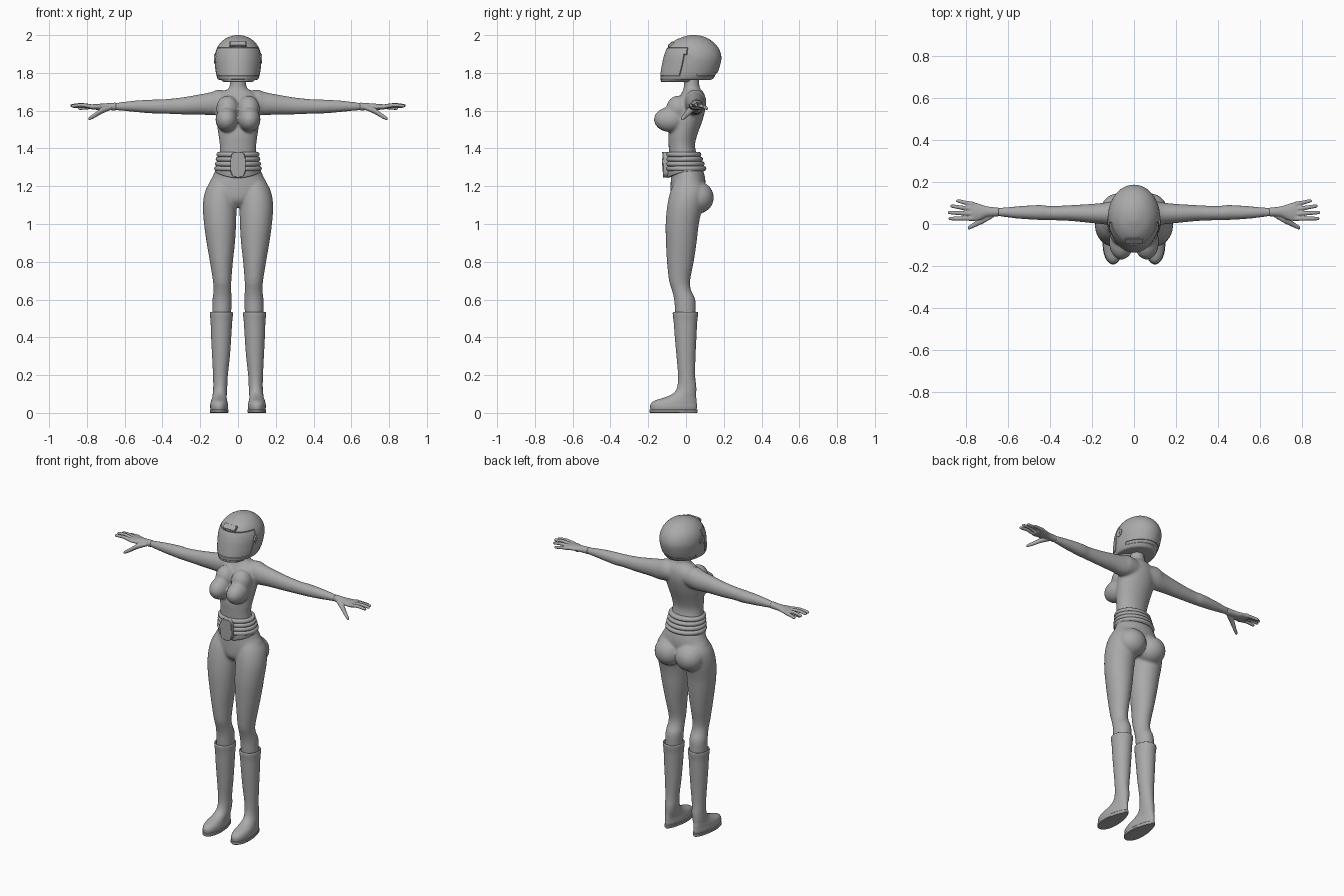
import bpy, bmesh
from math import sin, cos, pi
from mathutils import Matrix, Vector

cube = bpy.data.objects.get("Cube")
if cube:
    bpy.data.objects.remove(cube)

grey = bpy.data.materials.new("plain grey")
grey.use_nodes = True
grey.diffuse_color = (0.4, 0.4, 0.4, 1)
grey.node_tree.nodes["Principled BSDF"].inputs["Base Color"].default_value = (0.4, 0.4, 0.4, 1)


def catmull(rows, steps):
    """Smooth extra rows through the given ones."""
    out = []
    for i in range(len(rows) - 1):
        a, b, c, d = (Vector(rows[min(max(i + k, 0), len(rows) - 1)]) for k in (-1, 0, 1, 2))
        for s in range(steps):
            t = s / steps
            out.append(b + (c - a) * t / 2 + (a * 2 - b * 5 + c * 4 - d) * t * t / 2
                       + (b * 3 - a - c * 3 + d) * t ** 3 / 2)
    return out + [Vector(rows[-1])]


def loft(bm, rows, axis="z", steps=4, sides=32, side=1):
    """Elliptic rings: (position, centre 1, radius 1, centre 2, radius 2)."""
    rings = []
    for p, c1, r1, c2, r2 in catmull(rows, steps):
        ring = []
        for k in range(sides):
            a = 2 * pi * k / sides
            u, v = c1 + r1 * cos(a), c2 + r2 * sin(a)
            co = (u * side, v, p) if axis == "z" else (p * side, u, v)
            ring.append(bm.verts.new(co))
        rings.append(ring)
    for lo, hi in zip(rings, rings[1:]):
        for k in range(sides):
            n = (k + 1) % sides
            bm.faces.new((lo[k], lo[n], hi[n], hi[k]))
    bm.faces.new(rings[0][::-1])
    bm.faces.new(rings[-1])
    return rings


def ball(bm, centre, radii):
    m = Matrix.Translation(centre) @ Matrix.Diagonal((*radii, 1))
    bmesh.ops.create_uvsphere(bm, u_segments=32, v_segments=16, radius=1, matrix=m)


def finish(name, bm, voxel=0, smooth=0, angle=0.6):
    bmesh.ops.recalc_face_normals(bm, faces=bm.faces)
    me = bpy.data.meshes.new(name)
    bm.to_mesh(me)
    bm.free()
    me.materials.append(grey)
    ob = bpy.data.objects.new(name, me)
    bpy.context.collection.objects.link(ob)
    if voxel:
        mod = ob.modifiers.new("blend", "REMESH")
        mod.mode, mod.voxel_size, mod.use_smooth_shade = "VOXEL", voxel, True
        mod = ob.modifiers.new("soften", "SMOOTH")
        mod.factor, mod.iterations = 0.5, smooth
    else:
        bpy.ops.object.select_all(action="DESELECT")
        ob.select_set(True)
        bpy.context.view_layer.objects.active = ob
        bpy.ops.object.shade_smooth_by_angle(angle=angle)
    return ob


# Body: torso, arms and legs blended into one skin
bm = bmesh.new()
loft(bm, [(1.09, 0, .03, 0, .05), (1.13, 0, .10, 0, .08), (1.2, 0, .155, .01, .092),
          (1.25, 0, .135, .01, .09), (1.3, 0, .115, 0, .085), (1.36, 0, .1, -.015, .075),
          (1.42, 0, .097, -.022, .07), (1.48, 0, .105, -.015, .078), (1.55, 0, .115, .005, .083),
          (1.62, 0, .12, .025, .08), (1.67, 0, .115, .033, .07), (1.7, 0, .08, .035, .055),
          (1.725, 0, .046, .03, .042), (1.8, 0, .04, .027, .04)])
for s in (1, -1):
    loft(bm, [(.48, .087, .048, 0, .052), (.53, .086, .05, -.003, .055), (.6, .084, .051, -.007, .056),
              (.65, .083, .047, -.024, .051), (.7, .084, .049, -.034, .056), (.8, .088, .061, -.03, .071),
              (.9, .091, .075, -.025, .081), (1, .095, .085, -.02, .088), (1.1, .097, .089, -.005, .094),
              (1.18, .092, .08, .01, .09), (1.24, .085, .05, .01, .06)], side=s)
    loft(bm, [(.02, .05, .05, 1.645, .05), (.1, .05, .058, 1.645, .066), (.14, .05, .052, 1.637, .062),
              (.2, .05, .046, 1.633, .054), (.3, .052, .038, 1.625, .045), (.4, .052, .034, 1.622, .038),
              (.45, .055, .036, 1.622, .037), (.55, .055, .03, 1.623, .03), (.66, .057, .018, 1.622, .018)],
         axis="x", side=s)
    ball(bm, (.072 * s, .062, 1.14), (.088, .085, .085))
    ball(bm, (.06 * s, -.085, 1.553), (.059, .085, .066))
    ball(bm, (.055 * s, -.04, 1.61), (.06, .065, .07))
finish("body", bm, 0.007, 8)

# Hands: palm, four fingers and a thumb
for s, name in ((1, "left"), (-1, "right")):
    bm = bmesh.new()
    loft(bm, [(.645, .057, .021, 1.622, .021), (.7, .059, .025, 1.621, .018), (.74, .057, .04, 1.62, .016),
              (.775, .06, .046, 1.62, .013), (.79, .06, .042, 1.62, .008)], axis="x", side=s)
    for y0, y1, tip, z in ((.026, .026, .884, 1.625), (.048, .055, .888, 1.627),
                           (.071, .085, .876, 1.622), (.094, .11, .848, 1.612)):
        loft(bm, [(.765, y0, .012, 1.62, .012), ((.765 + tip) / 2, (y0 + y1) / 2, .01, z + .004, .01),
                  (tip - .01, y1, .0085, z, .0085), (tip, y1, .004, z, .004)], axis="x", sides=16, side=s)
    loft(bm, [(.67, .045, .014, 1.617, .012), (.72, .02, .018, 1.6, .016),
              (.76, -.003, .013, 1.574, .013), (.785, -.017, .01, 1.56, .01),
              (.793, -.02, .004, 1.554, .004)], axis="x", sides=16, side=s)
    finish(name + "_hand", bm, 0.0035, 4)

# Boots: foot and shaft with a flared open cuff
for s, name in ((1, "left"), (-1, "right")):
    bm = bmesh.new()
    loft(bm, [(.014, .1, .044, -.066, .121), (.03, .1, .047, -.066, .124), (.047, .1, .046, -.065, .122),
              (.064, .1, .043, -.056, .112), (.083, .098, .039, -.028, .082), (.105, .096, .037, -.006, .06),
              (.14, .094, .037, .004, .05), (.2, .093, .039, .003, .045), (.3, .09, .047, 0, .05),
              (.4, .089, .053, -.002, .057), (.48, .088, .057, -.003, .062), (.52, .088, .061, -.003, .067),
              (.533, .088, .06, -.003, .066), (.531, .088, .053, -.003, .058), (.5, .088, .046, -.003, .05)],
         sides=48, side=s)
    loft(bm, [(0, .1, .046, -.066, .123), (.004, .1, .049, -.066, .127), (.016, .1, .049, -.066, .127),
              (.019, .1, .046, -.066, .123)], steps=1, sides=48, side=s)
    # slim the heel and fill out the toe
    for v in bm.verts:
        if v.co.z < .1:
            fade = min(1, (.1 - v.co.z) / .05)
            k = 1 - fade * 1.6 * max(-.1, min(.13, v.co.y + .07))
            v.co.x = s * .1 + (v.co.x - s * .1) * k
    finish(name + "_boot", bm)

# Belt: four padded rolls above a flap that dips at the front
bm = bmesh.new()
for i in range(4):
    z, grow = 1.368 - .025 * i, .004 * i
    prof = []
    for k in range(9):
        a = pi * (k / 8 - .5)
        bulge = .014 * cos(a)
        prof.append((z + .0135 * sin(a), 0, .1 + grow + bulge, -.013 + grow, .08 + grow * 1.2 + bulge))
    loft(bm, prof, steps=1, sides=64)
rings = loft(bm, [(1.272, 0, .118, .001, .098), (1.28, 0, .123, .001, .102), (1.3, 0, .12, 0, .099)],
             steps=2, sides=64)
for ring in rings[:3]:
    for v in ring:
        v.co.z -= .03 * max(0, -v.co.y / .1) ** 2 - .012 * max(0, v.co.y / .1)
finish("belt", bm)

# Buckle: bevelled upright plate
bm = bmesh.new()
bmesh.ops.create_cone(bm, cap_ends=True, segments=32, radius1=1, radius2=1, depth=.034)
for v in bm.verts:
    x, y = v.co.x, v.co.y
    n = (abs(x) ** 4 + abs(y) ** 4) ** .25
    v.co = (x / n * .04, -.106 - v.co.z, 1.315 + y / n * .066)
rim = [e for e in bm.edges if all(v.co.y < -.11 for v in e.verts)]
bmesh.ops.bevel(bm, geom=rim, offset=.004, segments=2, affect="EDGES")
finish("buckle", bm)

# Helmet: shell with a raised visor and sunken seams
bm = bmesh.new()
shape = [(1.763, .098, -.128, .132), (1.77, .108, -.136, .143), (1.8, .117, -.134, .166),
         (1.85, .123, -.125, .183), (1.885, .1235, -.117, .187), (1.92, .116, -.105, .178),
         (1.95, .1, -.086, .158), (1.975, .076, -.053, .128), (1.99, .049, -.016, .1),
         (1.998, .022, .012, .07), (2, .004, .035, .047)]
loft(bm, [(z, 0, w, (f + b) / 2, (b - f) / 2) for z, w, f, b in shape], steps=4, sides=64)
bm.normal_update()
visor = [f for f in bm.faces if len(f.verts) == 4
         and 1.785 < f.calc_center_median().z < 1.935
         and f.calc_center_median().y < -.035 + .3 * (f.calc_center_median().z - 1.78)]
bmesh.ops.inset_region(bm, faces=visor, thickness=.003, depth=-.004, use_even_offset=True)
bmesh.ops.inset_region(bm, faces=visor, thickness=.002, depth=.005, use_even_offset=True)
band = [f for f in bm.faces if len(f.verts) == 4 and 1.785 < f.calc_center_median().z < 1.798
        and f.calc_center_median().y > .06]
bmesh.ops.inset_region(bm, faces=band, thickness=.002, depth=-.003)
finish("helmet", bm, angle=.5)

# Helmet fittings: brow vent, chin rim and side hinges
bm = bmesh.new()
tilt = Matrix.Translation((0, -.079, 1.951)) @ Matrix.Rotation(-.8, 4, "X")
bmesh.ops.create_cube(bm, size=1, matrix=tilt @ Matrix.Diagonal((.088, .018, .038, 1)))
bmesh.ops.bevel(bm, geom=bm.edges[:], offset=.004, segments=3, affect="EDGES")
finish("brow_vent", bm)

bm = bmesh.new()
loft(bm, [(1.752, 0, .07, -.06, .07), (1.754, 0, .08, -.055, .078), (1.765, 0, .09, -.05, .084)], steps=2)
finish("chin_rim", bm)

for s, name in ((1, "left"), (-1, "right")):
    bm = bmesh.new()
    m = Matrix.Translation((.119 * s, .015, 1.875)) @ Matrix.Rotation(pi / 2, 4, "Y")
    bmesh.ops.create_cone(bm, cap_ends=True, segments=32, radius1=.024, radius2=.024, depth=.014, matrix=m)
    bmesh.ops.create_cone(bm, cap_ends=True, segments=16, radius1=.01, radius2=.01, depth=.018, matrix=m)
    finish(name + "_hinge", bm)
